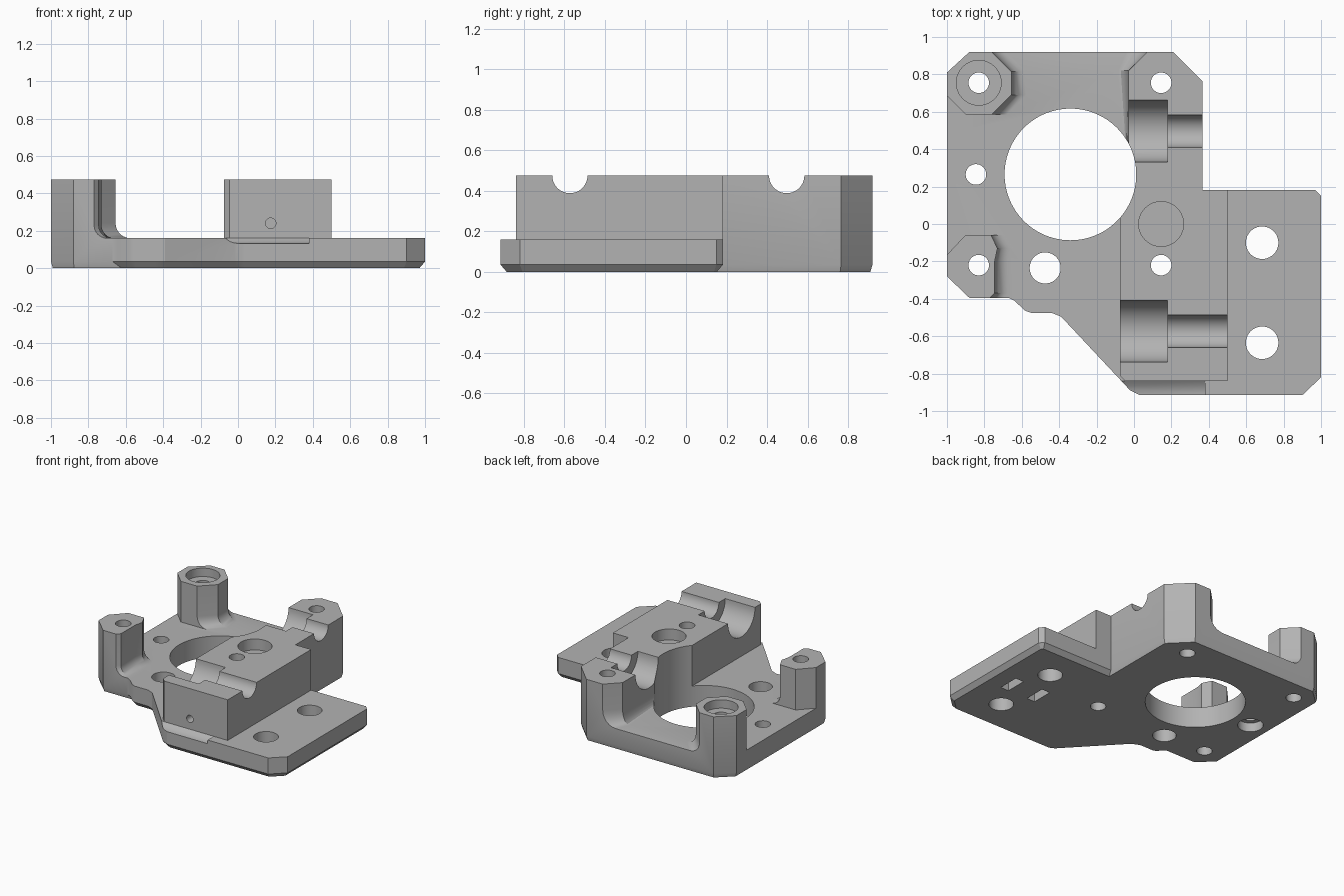
import bpy, bmesh, math
from mathutils import Vector, Matrix

cube = bpy.data.objects.get("Cube")
if cube:
    bpy.data.objects.remove(cube, do_unlink=True)

TOP, DECK = 0.475, 0.16

grey = bpy.data.materials.new("matte_grey")
grey.use_nodes = True
grey.diffuse_color = (0.45, 0.45, 0.45, 1)
grey.node_tree.nodes["Principled BSDF"].inputs["Base Color"].default_value = (0.45, 0.45, 0.45, 1)


def finish(name, bm):
    bmesh.ops.recalc_face_normals(bm, faces=bm.faces)
    mesh = bpy.data.meshes.new(name)
    bm.to_mesh(mesh)
    bm.free()
    mesh.materials.append(grey)
    ob = bpy.data.objects.new(name, mesh)
    bpy.context.collection.objects.link(ob)
    return ob


def loft(name, rings):
    """Skin a closed solid through equal-length rings of points."""
    bm = bmesh.new()
    loops = [[bm.verts.new(p) for p in ring] for ring in rings]
    n = len(loops[0])
    for a, b in zip(loops, loops[1:]):
        for i in range(n):
            j = (i + 1) % n
            bm.faces.new((a[i], a[j], b[j], b[i]))
    bm.faces.new(loops[0])
    bm.faces.new(loops[-1])
    return finish(name, bm)


def cylinder(name, start, end, r, sides=48):
    a, b = Vector(start), Vector(end)
    turn = (b - a).to_track_quat('Z', 'Y').to_matrix().to_4x4()
    bm = bmesh.new()
    bmesh.ops.create_cone(bm, cap_ends=True, segments=sides, radius1=r, radius2=r,
                          depth=(b - a).length,
                          matrix=Matrix.Translation((a + b) / 2) @ turn)
    return finish(name, bm)


def box(name, lo, hi):
    ring = [(lo[0], lo[1]), (hi[0], lo[1]), (hi[0], hi[1]), (lo[0], hi[1])]
    return loft(name, [[(x, y, z) for x, y in ring] for z in (lo[2], hi[2])])


def combine(target, other, operation):
    mod = target.modifiers.new("combine", 'BOOLEAN')
    mod.operation, mod.object, mod.solver = operation, other, 'EXACT'
    bpy.context.view_layer.objects.active = target
    bpy.ops.object.modifier_apply(modifier=mod.name)
    bpy.data.objects.remove(other, do_unlink=True)


def inset(points, amount):
    """Move each edge of a counter-clockwise outline inward by amount(midpoint)."""
    pts = [Vector(p) for p in points]
    lines = []
    for i, p in enumerate(pts):
        q = pts[(i + 1) % len(pts)]
        d = (q - p).normalized()
        lines.append((p + Vector((-d.y, d.x)) * amount((p + q) / 2), d))
    result = []
    for i, (p, d) in enumerate(lines):
        o, e = lines[i - 1]
        t = (p - o).cross(d) / e.cross(d)
        result.append(o + e * t)
    return result


def post(name, points, radius):
    """Column whose points flare sideways, by their weight, into the deck."""
    rings = [[(x + w * radius, y, 0.05) for x, y, w in points]]
    for k in range(7):
        a = math.radians(90) * k / 6
        flare, z = radius * (1 - math.sin(a)), DECK + radius * (1 - math.cos(a))
        rings.append([(x + w * flare, y, z) for x, y, w in points])
    rings.append([(x, y, TOP) for x, y, w in points])
    return loft(name, rings)


# Plan outline, counter-clockwise, with a chamfered underside
outline = [(-0.88, 0.92), (-1, 0.81), (-1, -0.28), (-0.88, -0.395), (-0.67, -0.395),
           (-0.64, -0.41), (-0.58, -0.465), (-0.55, -0.475), (-0.44, -0.475),
           (-0.39, -0.495), (-0.02, -0.89), (0.03, -0.915), (0.9, -0.915), (1, -0.82),
           (1, 0.15), (0.97, 0.182), (0.365, 0.182), (0.365, 0.765), (0.21, 0.92)]
foot = inset(outline, lambda m: 0.01 if m.x < -0.7 or m.y > 0.3 else 0.03)
envelope = loft("envelope", [[(p[0], p[1], z) for p in ring]
                             for ring, z in ((foot, 0), (outline, 0.035), (outline, 0.7))])

# Deck, raised rail and posts
body = box("mounting_bracket", (-1.2, -1.2, -0.1), (1.2, 1.2, DECK))
rail = [(-0.075, -0.81), (-0.045, -0.84), (0.5, -0.84), (0.5, 0.4), (-0.075, 0.4)]
combine(body, loft("rail", [[(x, y, z) for x, y in rail] for z in (0.05, TOP)]), 'UNION')
parts = [
    post("rail_end", [(-0.03, 0.2, 0), (0.5, 0.2, 0), (0.5, 1.0, 0), (0.15, 1.0, -1),
                      (0.07, 0.92, -1), (-0.03, 0.82, -0.5)], 0.11),
    post("back_post", [(-1.1, 0.585, 0), (-0.76, 0.585, 1), (-0.655, 0.69, 1),
                       (-0.655, 0.815, 1), (-0.76, 0.92, 1), (-0.84, 1.0, 1),
                       (-1.1, 1.0, 0)], 0.08),
    post("front_post", [(-1.1, -0.5, 0), (-0.77, -0.5, 1), (-0.77, -0.395, 1),
                        (-0.745, -0.37, 1), (-0.745, -0.2, 1), (-0.73, -0.13, 1),
                        (-0.765, -0.058, 1), (-0.9, -0.058, 0), (-1.0, -0.165, 0),
                        (-1.1, -0.27, 0)], 0.07),
]
for part in parts:
    combine(body, part, 'UNION')
# Square lower left corner of the back post is trimmed to an octagon
trim = [(-1.1, 0.5), (-0.9, 0.5), (-0.9, 0.585), (-1.0, 0.685), (-1.1, 0.785)]
combine(body, loft("trim", [[(x, y, z) for x, y in trim] for z in (DECK, 0.8)]), 'DIFFERENCE')
combine(body, envelope, 'INTERSECT')

# Vertical holes: x, y, radius, bottom, top
holes = [
    (-0.34, 0.265, 0.352, -0.2, 0.8),
    (-0.475, -0.235, 0.083, -0.2, 0.8), (-0.845, 0.265, 0.055, -0.2, 0.8),
    (-0.845, 0.265, 0.09, -0.2, 0.07), (-0.83, 0.755, 0.12, 0.41, 0.8),
    (0.145, 0.0, 0.12, 0.39, 0.8),
]
holes += [(x, y, 0.055, -0.2, 0.8) for x, y in
          ((-0.83, 0.755), (-0.83, -0.22), (0.145, -0.22), (0.145, 0.755))]
holes += [(0.685, y, 0.087, -0.2, 0.8) for y in (-0.1, -0.635)]
for x, y, r, low, high in holes:
    combine(body, cylinder("hole", (x, y, low), (x, y, high), r, 96 if r > 0.3 else 40),
            'DIFFERENCE')

# Stepped half-round seats across the rail
for y in (0.497, -0.573):
    combine(body, cylinder("seat", (-0.3, y, TOP), (0.18, y, TOP), 0.165), 'DIFFERENCE')
    combine(body, cylinder("shaft", (0.1, y, TOP), (0.6, y, TOP), 0.087), 'DIFFERENCE')

# Screw hole in the front end of the rail
combine(body, cylinder("screw_hole", (0.175, -1, 0.24), (0.175, -0.5, 0.24), 0.028, 24),
        'DIFFERENCE')

# Sloped front lip below the rail end
lip = [(-0.84, DECK), (-0.865, 0.142), (-0.9, 0.132), (-1.0, 0.13), (-1.0, 0.3), (-0.84, 0.3)]
combine(body, loft("lip", [[(x, y, z) for y, z in lip] for x in (-0.2, 0.38)]), 'DIFFERENCE')

# Strap slots in the underside
for x in (0.565, 0.805):
    combine(body, box("slot", (x - 0.035, -0.455, -0.1), (x + 0.035, -0.29, 0.1)), 'DIFFERENCE')

# Clean up and smooth the curved surfaces
bm = bmesh.new()
bm.from_mesh(body.data)
bmesh.ops.remove_doubles(bm, verts=bm.verts, dist=0.0005)
bm.to_mesh(body.data)
bm.free()
body.data.materials.clear()
body.data.materials.append(grey)
for poly in body.data.polygons:
    poly.material_index = 0
bpy.ops.object.select_all(action='DESELECT')
body.select_set(True)
bpy.context.view_layer.objects.active = body
bpy.ops.object.shade_smooth_by_angle(angle=math.radians(25))
